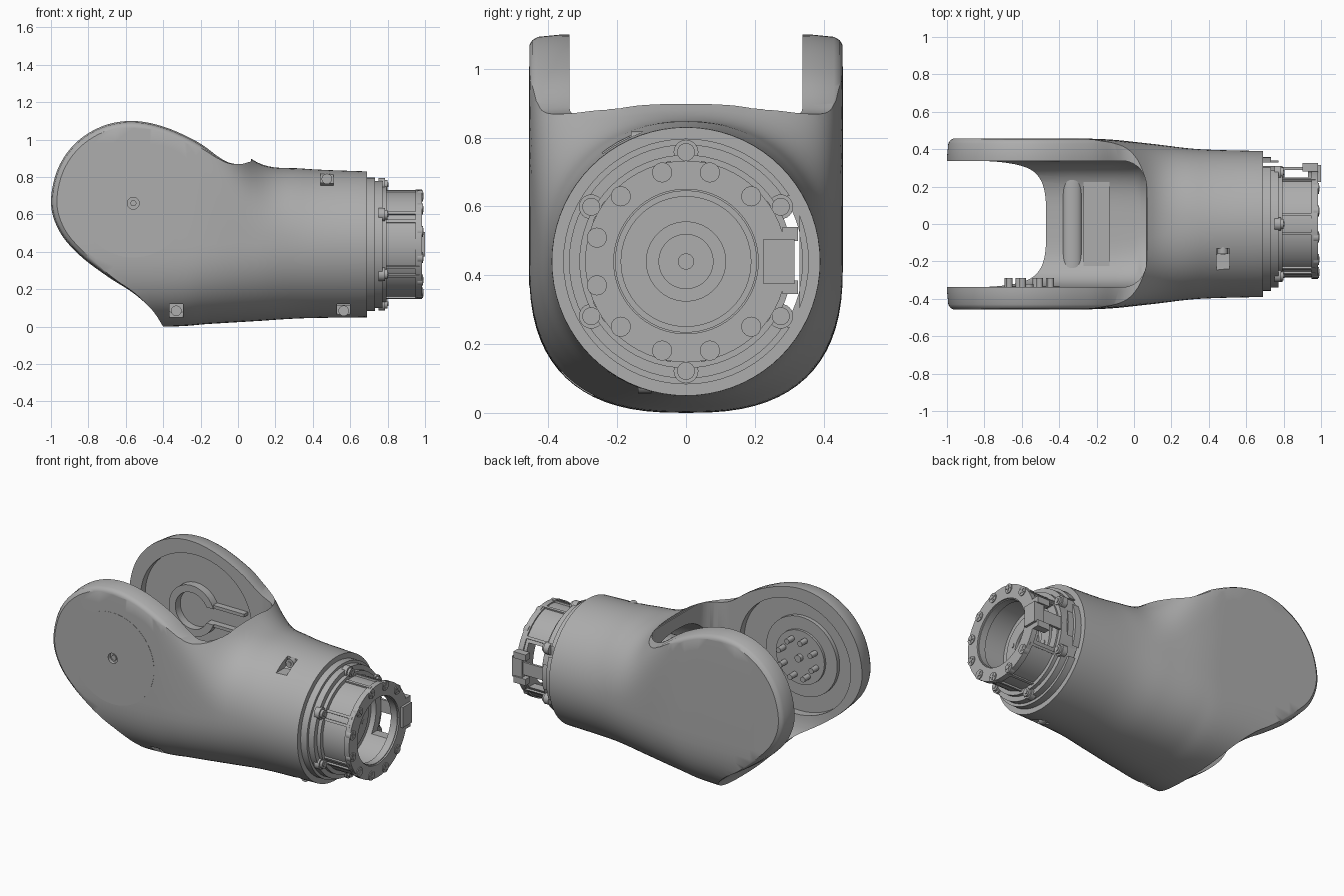
import bpy, bmesh
from math import sin, cos, pi, radians
from mathutils import Vector, Matrix

if "Cube" in bpy.data.objects:
    bpy.data.objects.remove(bpy.data.objects["Cube"])

AXIS_Z = 0.44                      # height of the barrel axis
HUB = Vector((-0.56, 0.66))        # fork pivot in x, z

grey = bpy.data.materials.new("satin grey")
grey.use_nodes = True
grey.diffuse_color = (0.42, 0.42, 0.42, 1)
grey.node_tree.nodes["Principled BSDF"].inputs["Base Color"].default_value = (0.42, 0.42, 0.42, 1)


def finish(name, bm):
    bmesh.ops.recalc_face_normals(bm, faces=bm.faces)
    me = bpy.data.meshes.new(name)
    bm.to_mesh(me)
    bm.free()
    me.materials.append(grey)
    ob = bpy.data.objects.new(name, me)
    bpy.context.collection.objects.link(ob)
    return ob


def loft(name, rings, closed=False):
    """Skin a list of equal rings; cap the ends unless closed on itself."""
    bm = bmesh.new()
    vs = [[bm.verts.new(p) for p in ring] for ring in rings]
    pairs = list(zip(vs, vs[1:])) + ([(vs[-1], vs[0])] if closed else [])
    for a, b in pairs:
        for i in range(len(a)):
            j = (i + 1) % len(a)
            bm.faces.new((a[i], a[j], b[j], b[i]))
    if not closed:
        bm.faces.new(vs[0])
        bm.faces.new(vs[-1])
    return finish(name, bm)


def catmull(keys, n):
    """Smooth curve through tuples of any length."""
    k = [Vector(p) for p in keys]
    k = [k[0]] + k + [k[-1]]
    out = []
    for a, b, c, d in zip(k, k[1:], k[2:], k[3:]):
        for s in range(n):
            t = s / n
            out.append(b + (c - a) * (t / 2) + (a * 2 - b * 5 + c * 4 - d) * (t * t / 2)
                       + (b * 3 - a - c * 3 + d) * (t ** 3 / 2))
    return out + [k[-1]]


def section(x, w, zb, zt, nb, nt, count=72):
    """Rounded section with its own depth and squareness below and above the axis."""
    ring = []
    for i in range(count):
        c, s = cos(2 * pi * i / count), sin(2 * pi * i / count)
        n, h = (nt, zt - AXIS_Z) if s >= 0 else (nb, AXIS_Z - zb)
        y = abs(c) ** (2 / n) * w * (1 if c > 0 else -1)
        z = abs(s) ** (2 / n) * h * (1 if s > 0 else -1)
        ring.append((x, y, AXIS_Z + z))
    return ring


def lathe(name, profile, closed=True, count=64):
    """Turn (x, radius) points about the barrel axis."""
    rings = [[(x, r * cos(2 * pi * i / count), AXIS_Z + r * sin(2 * pi * i / count))
              for i in range(count)] for x, r in profile]
    return loft(name, rings, closed)


def tube(name, x0, x1, ro, ri):
    return lathe(name, [(x0, ri), (x0, ro), (x1, ro), (x1, ri)])


def rod(name, axis, a, b, u, v, r, sides=24, rv=None):
    """Cylinder from a to b along x (u=y, v=z) or y (u=x, v=z)."""
    def pt(t, i):
        p, q = u + r * cos(2 * pi * i / sides), v + (rv or r) * sin(2 * pi * i / sides)
        return (t, p, q) if axis == "x" else (p, t, q)
    return loft(name, [[pt(t, i) for i in range(sides)] for t in (a, b)])


def box(name, lo, hi, turn=0):
    lo, hi = Vector(lo), Vector(hi)
    bm = bmesh.new()
    m = Matrix.Translation((lo + hi) / 2) @ Matrix.Rotation(turn, 4, "X") @ Matrix.Diagonal((*(hi - lo), 1))
    bmesh.ops.create_cube(bm, size=1, matrix=m)
    return finish(name, bm)


def boolean(ob, tool, op="DIFFERENCE"):
    mod = ob.modifiers.new("cut", "BOOLEAN")
    mod.operation, mod.solver, mod.object = op, "EXACT", tool
    bpy.context.view_layer.objects.active = ob
    bpy.ops.object.modifier_apply(modifier=mod.name)
    bpy.data.objects.remove(tool)


# Housing: round barrel that grows into a square-shouldered fork
housing = loft("fork_housing", [section(*k) for k in catmull([
    (0.69, 0.39, 0.05, 0.83, 2, 2), (0.35, 0.40, 0.045, 0.845, 2.05, 2.1),
    (0.1, 0.428, 0.03, 0.88, 2.2, 2.8), (-0.15, 0.453, 0.015, 1.1, 2.4, 6),
    (-0.4, 0.456, 0, 1.3, 2.6, 10), (-1.1, 0.456, 0, 1.3, 2.6, 10)], 8)])

# Side outline of the cheeks, softened toward their outer faces
outline = catmull([(-0.4, 0), (-0.46, 0.09), (-0.56, 0.18), (-0.7, 0.27), (-0.85, 0.385),
                   (-0.955, 0.51), (-1, 0.66), (-0.965, 0.84), (-0.87, 0.98), (-0.73, 1.07),
                   (-0.57, 1.1), (-0.4, 1.07), (-0.22, 0.99), (-0.1, 0.905), (-0.04, 0.875),
                   (0.02, 0.87), (0.07, 0.885)], 5)
outer = [(0.07, 1.5), (1, 1.5), (1, -0.3), (-0.4, -0.3)]
rings = []
for y, k in ((-0.47, 0.9), (-0.455, 0.93), (-0.447, 0.962), (-0.43, 0.984), (-0.36, 1),
             (0.36, 1), (0.43, 0.984), (0.447, 0.962), (0.455, 0.93), (0.47, 0.9)):
    pts = [HUB + (p - HUB) * k for p in outline]
    rings.append([(p[0], y, p[1]) for p in pts + outer])
boolean(housing, loft("outline_cutter", rings), "INTERSECT")

# Hollow barrel, fork slot with rounded end
boolean(housing, loft("cavity_cutter", [section(*k) for k in catmull([
    (0.75, 0.34, 0.1, 0.78, 2, 2), (0.1, 0.34, 0.1, 0.8, 2.4, 2.4),
    (-0.1, 0.338, 0.1, 0.8, 3.5, 3), (-1.2, 0.338, 0.1, 0.8, 3.5, 3)], 4)]))
R = 0.13
plan = [(-1.2, -0.338)] + [(0.065 - R + R * cos(radians(a)), s * (0.338 - R) + R * sin(radians(a)))
                           for s, a0 in ((-1, -90), (1, 0)) for a in range(a0, a0 + 91, 10)] + [(-1.2, 0.338)]
boolean(housing, loft("slot_cutter", [[(x, y, z) for x, y in plan] for z in (0.45, 1.4)]))

# Recesses inside the cheeks
for s in (-1, 1):
    boolean(housing, rod("recess_cutter", "y", s * 0.3, s * 0.385, -0.53, 0.66, 0.39, 64, 0.36))

# Front screw pockets and their screws
rod_specs = ((0.475, 0.79, -0.13), (-0.33, 0.085, -0.25), (0.565, 0.085, -0.11))
for x, z, y in rod_specs:
    boolean(housing, box("pocket_cutter", (x - 0.035, y - 0.22, z - 0.035), (x + 0.035, y, z + 0.035)))
    rod("pocket_screw", "y", y - 0.03, y + 0.01, x, z, 0.028)
    rod("pocket_screw_socket", "y", y - 0.034, y - 0.03, x, z, 0.013, 6)
boolean(housing, rod("pivot_hole_cutter", "y", -0.5, -0.435, HUB[0], HUB[1], 0.032))
rod("pivot_screw", "y", -0.447, -0.43, HUB[0], HUB[1], 0.018, 6)

# Floor ledges inside the fork
rod_floor = rod("floor_roll", "y", -0.27, 0.27, -0.33, 0.1, 0.05, 32, 0.03)
box("floor_plate", (-0.27, -0.26, 0.08), (-0.13, 0.26, 0.125))

# Right cheek: drive disc with pins
rod("drive_disc", "y", -0.39, -0.36, HUB[0], HUB[1], 0.25, 64)
rod("drive_hub", "y", -0.37, -0.345, HUB[0], HUB[1], 0.17, 48)
rod("drive_centre_pin", "y", -0.35, -0.32, HUB[0], HUB[1], 0.022)
for i in range(8):
    a = pi / 4 * i + 0.3
    rod("drive_pin", "y", -0.35, -0.29, HUB[0] + 0.12 * cos(a), HUB[1] + 0.12 * sin(a), 0.017, 16)

# Left cheek: bearing ring and cable channel
ring = rod("bearing_ring", "y", 0.335, 0.39, HUB[0], HUB[1], 0.16, 48)
boolean(ring, rod("ring_cutter", "y", 0.3, 0.4, HUB[0], HUB[1], 0.115, 48))
boolean(ring, box("ring_gap_cutter", (-0.5, 0.3, 0.61), (-0.3, 0.4, 0.71)))
for z in (0.59, 0.71):
    box("cable_channel_wall", (-0.43, 0.345, z), (-0.2, 0.39, z + 0.02))

# Collar at the barrel mouth, opened on the left side
collar = lathe("collar", [(0.66, 0.28), (0.66, 0.37), (0.69, 0.37), (0.69, 0.357), (0.733, 0.357),
                          (0.733, 0.34), (0.772, 0.34), (0.772, 0.28)])
boolean(collar, box("collar_cutter", (0.6, 0.285, 0.25), (0.8, 0.33, 0.63)))
lathe("inner_drive", [(0.1, 0.27), (0.12, 0.285), (0.7, 0.285)], False)

# Output tube with side window
neck = lathe("output_tube", [(0.68, 0.235), (0.68, 0.31), (0.795, 0.31), (0.795, 0.285), (0.95, 0.285),
                             (0.95, 0.293), (0.985, 0.293), (0.985, 0.21), (0.965, 0.21), (0.965, 0.235)])
boolean(neck, box("window_cutter", (0.805, 0.1, 0.3), (0.93, 0.4, 0.58)))
tube("inner_lip", 0.93, 0.975, 0.24, 0.205)
rod("output_disc", "x", 0.66, 0.77, 0, AXIS_Z, 0.24, 64)
tube("output_disc_rim", 0.77, 0.785, 0.19, 0.115)
tube("output_disc_hub", 0.77, 0.79, 0.08, 0.022)
for i in range(6):
    a = pi / 3 * i + radians(40)
    rod("output_hole_plug", "x", 0.78, 0.789, 0.145 * cos(a), AXIS_Z + 0.145 * sin(a), 0.014, 16)

# Flange lugs with hex bolts
for i in range(6):
    a = pi / 3 * i + pi / 2
    y, z = 0.318 * cos(a), AXIS_Z + 0.318 * sin(a)
    rod("flange_lug", "x", 0.75, 0.785, y, z, 0.036)
    rod("flange_bolt", "x", 0.78, 0.8, y, z, 0.026)
    rod("flange_bolt_socket", "x", 0.8, 0.804, y, z, 0.014, 6)

# End screws with cross heads, and axial ribs along the tube
for i in range(12):
    a = radians(15 + 30 * i)
    if i in (0, 11):
        continue
    y, z = 0.268 * cos(a), AXIS_Z + 0.268 * sin(a)
    rod("end_screw", "x", 0.96, 0.99, y, z, 0.029)
    for t in (a, a + pi / 2):
        box("screw_cross", (0.988, y - 0.019, z - 0.004), (0.993, y + 0.019, z + 0.004), t)
for a in (35, 145, 155, 205, 215, 325, 80, 100, 260, 280):
    c, s = cos(radians(a)) * 0.287, sin(radians(a)) * 0.287
    box("tube_rib", (0.78, c - 0.008, AXIS_Z + s - 0.008), (0.97, c + 0.008, AXIS_Z + s + 0.008), radians(a))

# Cable connector on the left of the tube
box("connector_block", (0.93, 0.225, 0.375), (1.0, 0.315, 0.505))
for z in (0.345, 0.5):
    box("connector_clip", (0.9, 0.28, z), (0.985, 0.325, z + 0.04))
box("connector_arm", (0.79, 0.29, 0.4), (0.95, 0.305, 0.48))

# Cover plate on the right cheek
cover = rod("cheek_cover", "y", -0.457, -0.44, HUB[0], HUB[1], 0.29, 64)
boolean(cover, rod("cover_hole_cutter", "y", -0.5, -0.4, HUB[0], HUB[1], 0.032))

# Smooth shading with crisp edges
for ob in bpy.data.objects:
    if ob.type == "MESH" and grey.name in ob.data.materials:
        ob.select_set(True)
        bpy.context.view_layer.objects.active = ob
bpy.ops.object.shade_smooth_by_angle(angle=radians(32))
